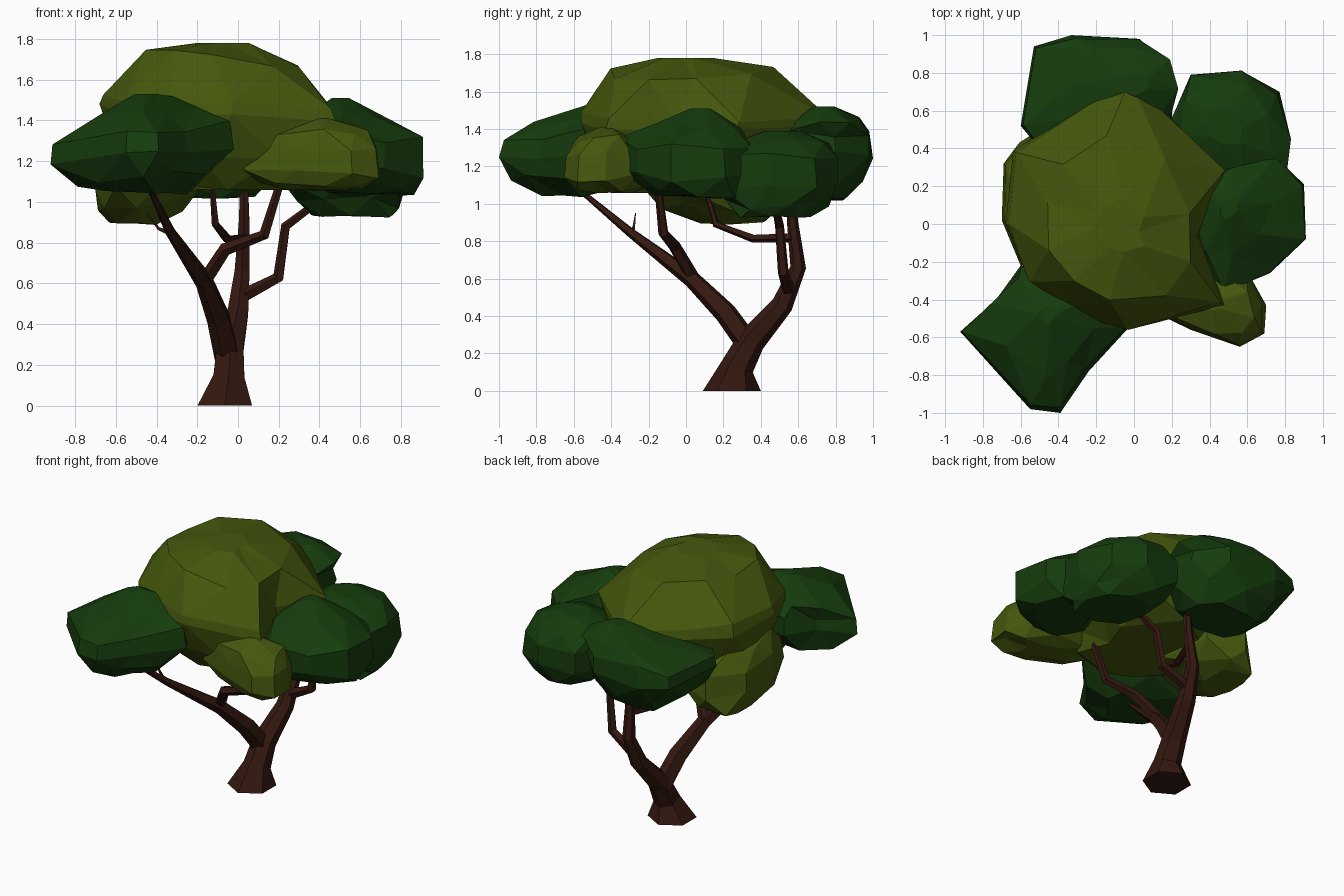
import bpy, bmesh, math, random
from mathutils import Vector

if "Cube" in bpy.data.objects:
    bpy.data.objects.remove(bpy.data.objects["Cube"])

random.seed(4)


def material(name, rgb):
    m = bpy.data.materials.new(name)
    m.diffuse_color = (*rgb, 1)
    m.use_nodes = True
    m.node_tree.nodes["Principled BSDF"].inputs["Base Color"].default_value = m.diffuse_color
    return m


BARK = material("bark", (0.034, 0.009, 0.005))
LIGHT = material("light_leaves", (0.060, 0.098, 0.004))
DARK = material("dark_leaves", (0.008, 0.045, 0.004))


def finish(name, bm, mat):
    bmesh.ops.recalc_face_normals(bm, faces=bm.faces[:])
    me = bpy.data.meshes.new(name)
    bm.to_mesh(me)
    bm.free()
    me.materials.append(mat)
    ob = bpy.data.objects.new(name, me)
    bpy.context.collection.objects.link(ob)
    return ob


def limb(name, path, sides=5):
    """Tapered faceted tube; path entries are (x, y, z, radius)."""
    bm = bmesh.new()
    pts = [Vector(p[:3]) for p in path]
    rings, prev, u = [], Vector((0, 0, 1)), Vector((1, 0, 0))
    for i, p in enumerate(pts):
        t = (pts[min(i + 1, len(pts) - 1)] - pts[max(i - 1, 0)]).normalized()
        if p.z == 0:
            t = Vector((0, 0, 1))
        u = prev.rotation_difference(t) @ u
        v = t.cross(u)
        prev = t
        rings.append([bm.verts.new(p + path[i][3] * (u * math.cos(a) + v * math.sin(a)))
                      for a in (math.tau * (k + 0.5) / sides for k in range(sides))])
    for a, b in zip(rings, rings[1:]):
        for k in range(sides):
            n = (k + 1) % sides
            bm.faces.new((a[k], a[n], b[n], b[k]))
    bm.faces.new(rings[0][::-1])
    bm.faces.new(rings[-1])
    return finish(name, bm, BARK)


def leaf_clump(name, mat, outline, heights, crown, base, base_scale=0.45,
               shoulder=(0.78, 0.62), cap=0.3, tilt=(0, 0), upper=0.96):
    """Faceted clump: plan outline as a thick rim, lofted to a crown and a base.
    heights = bottom, rim lower edge, rim upper edge, top."""
    bm = bmesh.new()
    pts = [Vector(p) for p in outline]
    n = len(pts)
    mid = sum(pts, Vector((0, 0))) / n
    low, rim_a, rim_b, top = heights
    crown, base = Vector(crown), Vector(base)
    # ring centre, scale, height, use outline midpoints, height jitter
    specs = [(base, base_scale, low, False, 0.015),
             (mid.lerp(base, 0.4), 0.88, low + 0.4 * (rim_a - low), True, 0.03),
             (mid, 1, rim_a, False, 0.03),
             (mid, upper, rim_b, False, 0.03),
             (mid.lerp(crown, 0.8), shoulder[0] * 1.04, rim_b + shoulder[1] * (top - rim_b), True, 0.025),
             (crown, cap, top, False, 0)]
    rings = []
    for c, scale, h, between, jit in specs:
        ring = []
        for i, p in enumerate(pts):
            q = (p + pts[(i + 1) % n]) / 2 if between else p
            s = scale if scale == 1 else scale * random.uniform(0.96, 1.04)
            xy = c + (q - mid) * s
            z = h + random.uniform(-jit, jit)
            if h not in (low, top):
                z += tilt[0] * (q - mid).x + tilt[1] * (q - mid).y
            ring.append(bm.verts.new((xy.x, xy.y, z)))
        rings.append((ring, between))
    for (a, ma), (b, mb) in zip(rings, rings[1:]):
        if ma:                      # keep the midpoint ring second
            a, b = b, a
        for i in range(n):
            j = (i + 1) % n
            if ma or mb:
                bm.faces.new((a[i], a[j], b[i]))
                bm.faces.new((b[i], a[j], b[j]))
            else:
                bm.faces.new((a[i], a[j], b[j], b[i]))
    bm.faces.new(rings[0][0][::-1])
    bm.faces.new(rings[-1][0])
    return finish(name, bm, mat)


# Trunk leaning into the rear branch
limb("trunk", [(-0.065, 0.245, 0, 0.155), (-0.045, 0.275, 0.13, 0.088),
               (-0.04, 0.35, 0.27, 0.076), (0.0, 0.515, 0.46, 0.058),
               (0.02, 0.60, 0.66, 0.042), (0.03, 0.57, 0.90, 0.03),
               (0.03, 0.55, 1.18, 0.018)], 6)
# Main branch reaching forward and left
limb("front_branch", [(-0.05, 0.34, 0.24, 0.066), (-0.09, 0.21, 0.42, 0.062),
                      (-0.16, 0.03, 0.60, 0.048), (-0.33, -0.30, 0.85, 0.026),
                      (-0.45, -0.60, 1.10, 0.012)])
# Side branches
limb("front_side_branch", [(-0.17, 0.04, 0.60, 0.036), (-0.06, -0.06, 0.77, 0.034),
                           (0.13, -0.12, 0.84, 0.028), (0.21, -0.15, 1.10, 0.020)])
limb("middle_side_branch", [(0.03, 0.57, 0.82, 0.026), (-0.05, 0.36, 0.815, 0.023),
                            (-0.11, 0.16, 0.89, 0.019), (-0.13, 0.09, 1.12, 0.012)])
limb("right_side_branch", [(0.01, 0.55, 0.53, 0.036), (0.20, 0.52, 0.63, 0.030),
                           (0.235, 0.50, 0.88, 0.025), (0.42, 0.47, 1.02, 0.018)])
limb("twig", [(-0.32, -0.30, 0.84, 0.015), (-0.39, -0.28, 0.87, 0.010),
              (-0.45, -0.27, 0.95, 0.003)], 4)

# Light leaf clumps; the crown has a dent on its right side
leaf_clump("crown_leaves", LIGHT,
           [(0.48, -0.43), (0.34, -0.06), (0.47, 0.28), (-0.02, 0.78), (-0.40, 0.53),
            (-0.64, 0.39), (-0.68, 0.0), (-0.55, -0.30), (-0.35, -0.47), (-0.03, -0.56)],
           (1.07, 1.43, 1.49, 1.78), (-0.08, -0.02), (-0.12, 0.0), 0.6,
           shoulder=(0.70, 0.74), cap=0.22, tilt=(-0.06, 0.0), upper=0.98)
leaf_clump("front_right_leaves", LIGHT,
           [(0.03, -0.43), (0.30, -0.56), (0.56, -0.65), (0.69, -0.58),
            (0.70, -0.43), (0.60, -0.25), (0.30, -0.15), (0.08, -0.25)],
           (1.06, 1.14, 1.25, 1.41), (0.40, -0.42), (0.40, -0.40), upper=0.94, cap=0.15)
leaf_clump("left_leaves", LIGHT,
           [(-0.70, 0.02), (-0.69, 0.32), (-0.50, 0.50), (-0.25, 0.42),
            (-0.20, 0.05), (-0.36, -0.20), (-0.60, -0.22)],
           (0.90, 1.06, 1.20, 1.36), (-0.45, 0.12), (-0.53, 0.24), 0.45, tilt=(0, -0.1))

# Dark leaf clumps
leaf_clump("front_left_leaves", DARK,
           [(-0.92, -0.57), (-0.55, -0.98), (-0.39, -1.0), (-0.24, -0.78),
            (-0.02, -0.54), (-0.15, -0.30), (-0.60, -0.22), (-0.73, -0.40)],
           (1.05, 1.23, 1.34, 1.53), (-0.45, -0.48), (-0.44, -0.58), 0.45,
           shoulder=(0.74, 0.5), cap=0.12, tilt=(0.11, 0), upper=0.95)
leaf_clump("right_leaves", DARK,
           [(0.34, -0.20), (0.48, -0.36), (0.72, -0.26), (0.91, -0.08),
            (0.90, 0.21), (0.75, 0.35), (0.45, 0.30), (0.33, 0.05)],
           (1.04, 1.15, 1.31, 1.51), (0.50, 0.08), (0.60, 0.02), 0.55,
           shoulder=(0.68, 0.5), cap=0.15, tilt=(-0.06, -0.04), upper=0.98)
leaf_clump("back_right_leaves", DARK,
           [(0.20, 0.56), (0.30, 0.79), (0.57, 0.81), (0.77, 0.70),
            (0.83, 0.45), (0.80, 0.20), (0.50, 0.17), (0.27, 0.30)],
           (0.93, 1.10, 1.26, 1.39), (0.48, 0.52), (0.57, 0.48), 0.62, upper=0.97)
leaf_clump("back_leaves", DARK,
           [(-0.60, 0.52), (-0.53, 0.94), (-0.33, 1.0), (0.03, 0.98),
            (0.20, 0.80), (0.20, 0.55), (-0.10, 0.38), (-0.50, 0.40)],
           (1.03, 1.27, 1.37, 1.52), (0.0, 0.74), (-0.14, 0.68), 0.55,
           cap=0.18, shoulder=(0.68, 0.55), upper=0.97)
